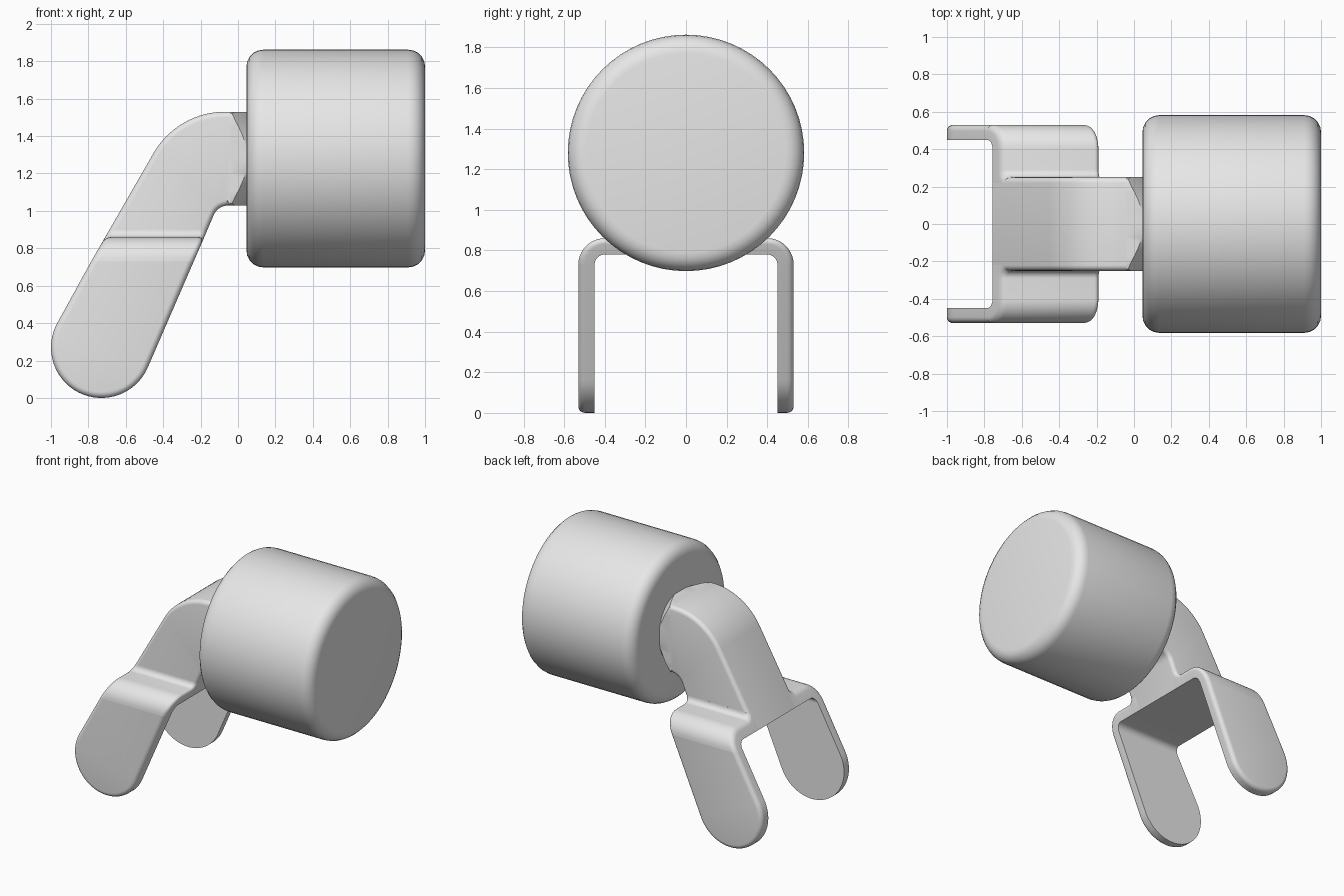
import bpy, bmesh, math
from math import sin, cos, pi, radians
from mathutils import Matrix

if "Cube" in bpy.data.objects:
    bpy.data.objects.remove(bpy.data.objects["Cube"], do_unlink=True)

grey = bpy.data.materials.new("light grey")
grey.use_nodes = True
grey.diffuse_color = (0.8, 0.8, 0.8, 1)
grey.node_tree.nodes["Principled BSDF"].inputs["Base Color"].default_value = (0.8, 0.8, 0.8, 1)

ROUND = 0.04                      # rounding of the outer edges
HALF = 0.25                       # half width of the arm
AXIS = 1.28                       # height of the drum axis
OUTER, INNER = 0.53, 0.45         # outer and inner side of the fork legs
LEG_TOP, PLATE, SHELF = 0.73, 0.78, 0.86


def finish(name, bm):
    bmesh.ops.recalc_face_normals(bm, faces=bm.faces)
    mesh = bpy.data.meshes.new(name)
    bm.to_mesh(mesh)
    bm.free()
    mesh.materials.append(grey)
    mesh.shade_smooth()
    mesh.set_sharp_from_angle(angle=radians(32))
    obj = bpy.data.objects.new(name, mesh)
    bpy.context.collection.objects.link(obj)
    return obj


def round_edges(bm, rule, size):
    bm.normal_update()
    edges = [e for e in bm.edges if rule(e.verts[0].co, e.verts[1].co)]
    bmesh.ops.bevel(bm, geom=edges, offset=size, segments=5, profile=0.5,
                    affect='EDGES', clamp_overlap=False)


def arc(cx, cz, r, start, end, n):
    return [(cx + r * cos(radians(start + (end - start) * i / n)),
             cz + r * sin(radians(start + (end - start) * i / n))) for i in range(n + 1)]


def slab(points, y0, y1):
    """Extrude an x-z outline from y0 to y1."""
    bm = bmesh.new()
    face = bm.faces.new([bm.verts.new((x, y0, z)) for x, z in points])
    new = bmesh.ops.extrude_face_region(bm, geom=[face])["geom"]
    bmesh.ops.translate(bm, vec=(0, y1 - y0, 0),
                        verts=[g for g in new if isinstance(g, bmesh.types.BMVert)])
    bmesh.ops.recalc_face_normals(bm, faces=bm.faces)
    return bm


# Slanted side lines shared by the arm, shoulders and legs
def back_x(z):
    return -0.71 + 0.577 * (z - SHELF)


def front_x(z):
    return -0.482 + 0.433 * (z - 0.163)


# Drum: horizontal cylinder with rounded rims
bm = bmesh.new()
bmesh.ops.create_cone(bm, cap_ends=True, segments=64, radius1=0.582, radius2=0.582, depth=0.955,
                      matrix=Matrix.Translation((0.5225, 0, AXIS)) @ Matrix.Rotation(pi / 2, 4, 'Y'))
round_edges(bm, lambda a, b: abs(a.x - b.x) < 0.01, 0.09)
finish("drum", bm)

# Arm: bent bar rising from the fork to the neck
NECK = -0.04
bend = [(-0.13 + 0.045 * t + 0.045 * t * t, 0.977 + 0.106 * t - 0.053 * t * t)
        for t in (i / 8 for i in range(9))]
outline = ([(back_x(PLATE), PLATE), (front_x(PLATE), PLATE)] + bend
           + [(NECK, AXIS - HALF), (NECK, AXIS + HALF)]
           + arc(-0.07, 1.09, 0.44, 90, 150, 14))
bm = slab(outline, -HALF, HALF)
round_edges(bm, lambda a, b: abs(a.y - b.y) < 0.01
            and not (a.z < PLATE + 0.01 and b.z < PLATE + 0.01)
            and not (a.x > NECK - 0.001 and b.x > NECK - 0.001), 0.03)
finish("arm", bm)

# Neck: square bar turned down to a round end by a cone
bm = bmesh.new()
SEG, END = 64, 0.05
rows = [[], [], []]
for i in range(SEG):
    a = 2 * pi * i / SEG
    square = min(HALF / max(abs(cos(a)), abs(sin(a))), 0.34)
    crease = END - (square - HALF) * 0.9
    for row, x, r in zip(rows, (NECK - 0.01, crease, END + 0.01), (square, square, HALF)):
        row.append(bm.verts.new((x, r * cos(a), AXIS + r * sin(a))))
for lower, upper in zip(rows, rows[1:]):
    for i in range(SEG):
        j = (i + 1) % SEG
        bm.faces.new((lower[i], lower[j], upper[j], upper[i]))
bm.faces.new(rows[0])
bm.faces.new(rows[2])
finish("neck", bm)

# Fork: a rounded shoulder and a leg on each side
for side, label in ((1, "left"), (-1, "right")):
    # Shoulder cross-section as pairs of outer and inner points
    fillet = arc(HALF + ROUND, SHELF + ROUND, ROUND, 180, 270, 6)
    pairs = [((HALF - 0.06, SHELF + ROUND), (HALF - 0.06, PLATE))]
    pairs += [(p, (p[0], PLATE)) for p in fillet]
    pairs += list(zip(arc(0.4, LEG_TOP, 0.13, 90, 0, 10), arc(0.4, LEG_TOP, 0.05, 90, 0, 10)))
    bm = bmesh.new()
    rings = []
    outer = set()
    for (yo, zo), (yi, zi) in pairs:
        ring = [bm.verts.new(c) for c in (
            (back_x(zo), side * yo, zo), (front_x(zo), side * yo, zo),
            (front_x(zi), side * yi, zi), (back_x(zi), side * yi, zi))]
        outer.update((tuple(ring[0].co), tuple(ring[1].co)))
        rings.append(ring)
    for a, b in zip(rings, rings[1:]):
        for i in range(4):
            j = (i + 1) % 4
            bm.faces.new((a[i], a[j], b[j], b[i]))
    bm.faces.new(rings[0])
    bm.faces.new(rings[-1])
    bmesh.ops.recalc_face_normals(bm, faces=bm.faces)
    round_edges(bm, lambda a, b: tuple(a) in outer and tuple(b) in outer
                and abs(a.y - b.y) + abs(a.z - b.z) > 1e-5, ROUND * 0.8)
    finish(label + "_shoulder", bm)

    # Leg with a round foot
    foot = arc(-0.73, 0.27, 0.27, -23.4, -210, 32)
    leg = [(front_x(LEG_TOP), LEG_TOP)] + foot + [(back_x(LEG_TOP), LEG_TOP)]
    bm = slab(leg, side * INNER, side * OUTER)
    round_edges(bm, lambda a, b: min(abs(a.y), abs(b.y)) > OUTER - 0.01
                and min(a.z, b.z) < LEG_TOP - 0.01, ROUND * 0.8)
    finish(label + "_leg", bm)
